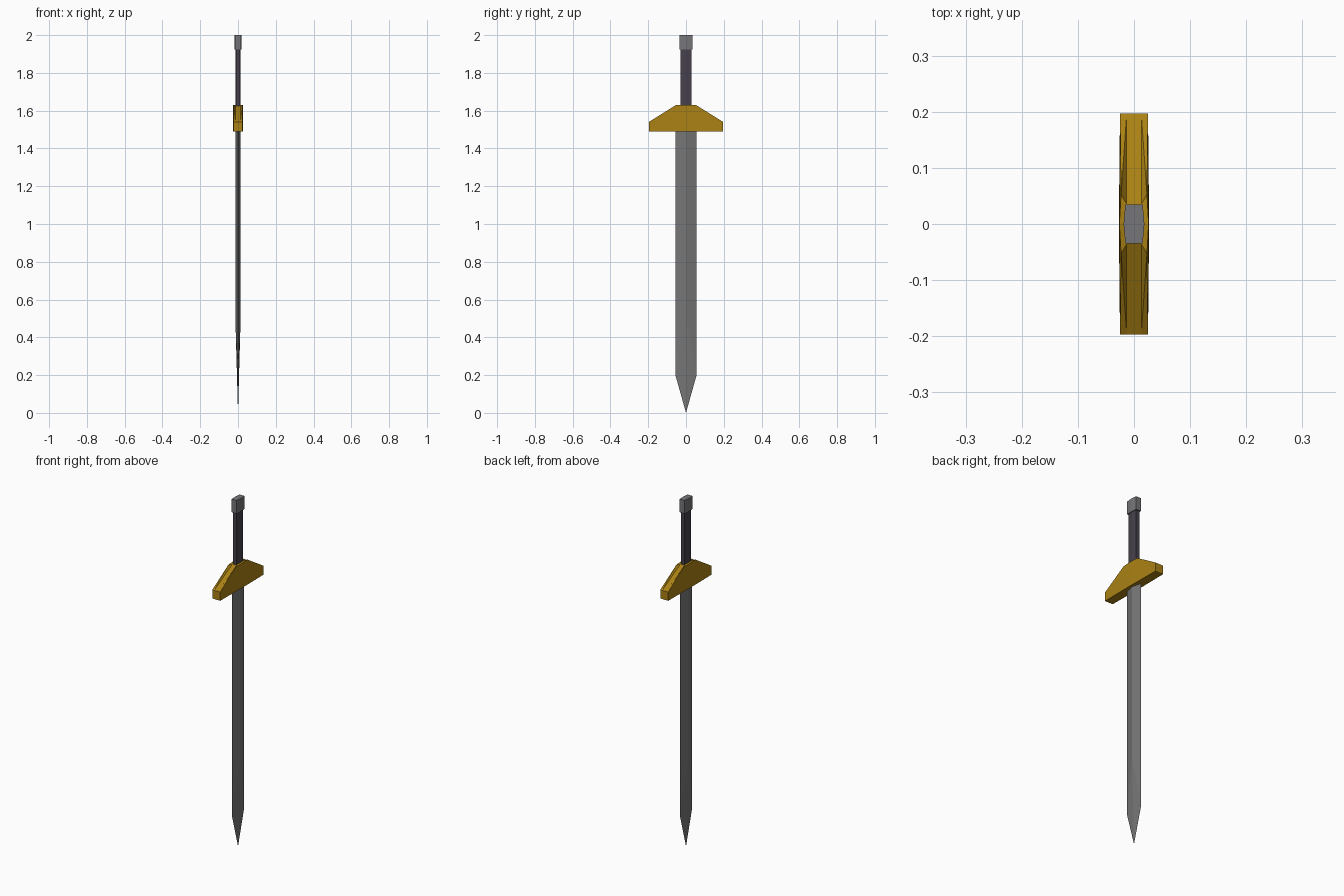
import bpy, bmesh

if "Cube" in bpy.data.objects:
    bpy.data.objects.remove(bpy.data.objects["Cube"])


def material(name, rgb):
    m = bpy.data.materials.new(name)
    m.diffuse_color = (*rgb, 1)
    m.use_nodes = True
    m.node_tree.nodes["Principled BSDF"].inputs["Base Color"].default_value = m.diffuse_color
    return m


STEEL = material("steel", (0.18, 0.18, 0.18))
GOLD = material("dark gold", (0.40, 0.22, 0.007))
LEATHER = material("dark leather", (0.062, 0.052, 0.07))
IRON = material("pommel grey", (0.18, 0.18, 0.19))


def quadrant_part(name, pts, faces, mat):
    """Mirror one quarter of a part in x and y, weld it and close the normals."""
    bm = bmesh.new()
    for sx in (1, -1):
        for sy in (1, -1):
            v = {k: bm.verts.new((x * sx, y * sy, z)) for k, (x, y, z) in pts.items()}
            for f in faces:
                bm.faces.new([v[k] for k in f])
    bmesh.ops.remove_doubles(bm, verts=bm.verts, dist=1e-5)
    bmesh.ops.recalc_face_normals(bm, faces=bm.faces)
    mesh = bpy.data.meshes.new(name)
    bm.to_mesh(mesh)
    bm.free()
    mesh.materials.append(mat)
    ob = bpy.data.objects.new(name, mesh)
    bpy.context.collection.objects.link(ob)


def hex_bar(name, x_mid, x_end, y, z0, z1, mat):
    """Straight bar with a flat six-sided section."""
    pts = {}
    for s, z in (("0", z0), ("1", z1)):
        pts.update({"m" + s: (x_mid, 0, z), "e" + s: (x_end, y, z),
                    "y" + s: (0, y, z), "c" + s: (0, 0, z)})
    quadrant_part(name, pts, [("m0", "e0", "e1", "m1"), ("e0", "y0", "y1", "e1"),
                              ("m0", "c0", "y0", "e0"), ("m1", "e1", "y1", "c1")], mat)


# Blade: diamond section, ridge thinning towards the point
quadrant_part("blade", {
    "ridge_top": (0.014, 0, 1.50), "ridge_low": (0.014, 0, 0.50),
    "edge_top": (0, 0.056, 1.50), "edge_low": (0, 0.056, 0.20),
    "tip": (0, 0, 0), "mid": (0, 0, 1.50)},
    [("ridge_top", "ridge_low", "edge_low", "edge_top"),
     ("ridge_low", "tip", "edge_low"),
     ("mid", "ridge_top", "edge_top")], STEEL)

# Crossguard: sloping arms with a shallow groove along the top
quadrant_part("crossguard", {
    "a": (0.025, 0.197, 1.49), "b": (0.027, 0, 1.49),
    "c": (0.025, 0.197, 1.54), "d": (0.013, 0.197, 1.54),
    "e": (0.023, 0.053, 1.63), "f": (0.013, 0.035, 1.625), "g": (0.026, 0, 1.63),
    "A": (0, 0.197, 1.49), "B": (0, 0, 1.49), "D": (0, 0.197, 1.54),
    "F": (0, 0.035, 1.625), "G": (0, 0, 1.63)},
    ["abge", "aec", "ced", "def", "dfFD", "egGf", "fGF", "acdDA", "aABb"], GOLD)

# Grip and pommel
hex_bar("grip", 0.014, 0.011, 0.028, 1.61, 1.93, LEATHER)
hex_bar("pommel", 0.0185, 0.0155, 0.035, 1.925, 2.0, IRON)
